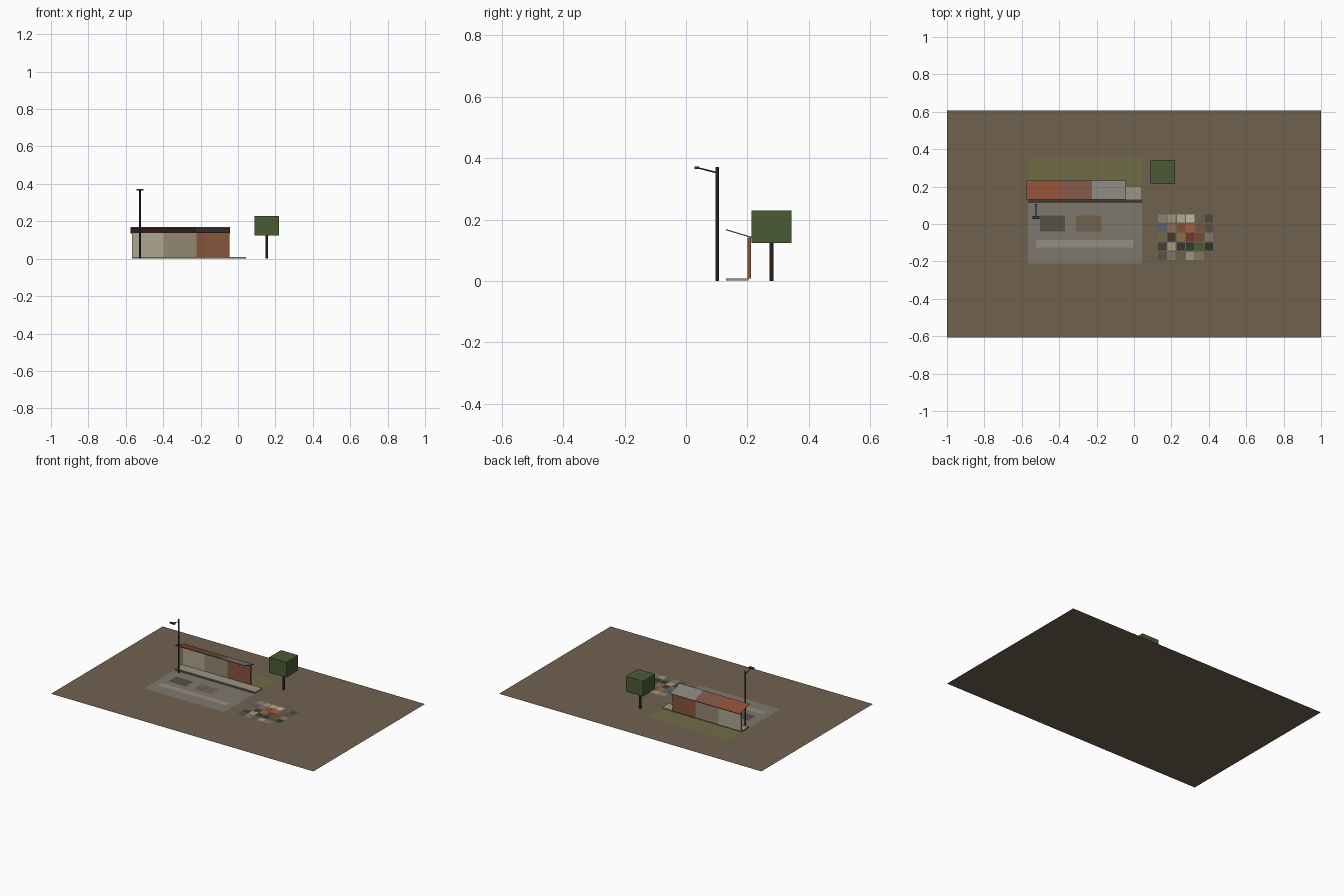
import bpy, bmesh, math
from mathutils import Vector

if "Cube" in bpy.data.objects:
    bpy.data.objects.remove(bpy.data.objects["Cube"])

mats = {}


def material(hexcol):
    if hexcol not in mats:
        m = bpy.data.materials.new("paint_" + hexcol)
        rgb = [(int(hexcol[i:i + 2], 16) / 255) ** 2.2 for i in (0, 2, 4)]
        m.diffuse_color = (*rgb, 1)
        m.use_nodes = True
        m.node_tree.nodes["Principled BSDF"].inputs["Base Color"].default_value = m.diffuse_color
        mats[hexcol] = m
    return mats[hexcol]


def finish(name, bm, col):
    me = bpy.data.meshes.new(name)
    bm.to_mesh(me)
    bm.free()
    me.materials.append(material(col))
    ob = bpy.data.objects.new(name, me)
    bpy.context.collection.objects.link(ob)
    return ob


def sheet(name, x0, x1, y0, y1, z, col):
    bm = bmesh.new()
    bm.faces.new([bm.verts.new(p) for p in
                  ((x0, y0, z), (x1, y0, z), (x1, y1, z), (x0, y1, z))])
    return finish(name, bm, col)


def box(name, x0, x1, y0, y1, z0, z1, col):
    bm = bmesh.new()
    bmesh.ops.create_cube(bm, size=1)
    for v in bm.verts:
        v.co = ((x0 + x1) / 2 + v.co.x * (x1 - x0),
                (y0 + y1) / 2 + v.co.y * (y1 - y0),
                (z0 + z1) / 2 + v.co.z * (z1 - z0))
    return finish(name, bm, col)


def rod(name, a, b, r, col, sides=8):
    a, b = Vector(a), Vector(b)
    bm = bmesh.new()
    bmesh.ops.create_cone(bm, cap_ends=True, segments=sides,
                          radius1=r, radius2=r, depth=(b - a).length)
    rot = (b - a).to_track_quat('Z', 'Y')
    for v in bm.verts:
        v.co = rot @ v.co + (a + b) / 2
    return finish(name, bm, col)


# Ground and flat surface patches
sheet("ground", -1, 1, -0.607, 0.607, 0, "6F6250")
sheet("road", -0.568, 0.042, -0.212, 0.116, 0.001, "7E786D")
sheet("road_strip", -0.523, -0.002, -0.125, -0.085, 0.002, "958C7E")
sheet("asphalt_patch", -0.503, -0.37, -0.04, 0.045, 0.002, "57514A")
sheet("mud_patch", -0.31, -0.175, -0.04, 0.045, 0.002, "6F6250")
sheet("gutter", -0.568, 0.042, 0.113, 0.13, 0.002, "453F37")
sheet("grass", -0.568, 0.042, 0.205, 0.357, 0.001, "6F6C48")

# Pavement slab
box("pavement", -0.568, 0.042, 0.13, 0.203, 0.001, 0.009, "9C9483")

# Three wall panels with a sloping roof sheet over each
wall_x = (-0.568, -0.395, -0.221, -0.046)
roof_x = (-0.574, -0.400, -0.225, -0.042)
for i, (wc, rc) in enumerate((("ADA58E", "8A4F3A"), ("918673", "7A5446"),
                              ("85553F", "85807A"))):
    box(f"wall_panel_{i + 1}", wall_x[i], wall_x[i + 1], 0.2, 0.212, 0.009, 0.141, wc)
    roof = box(f"roof_panel_{i + 1}", roof_x[i], roof_x[i + 1], 0.13, 0.233, -0.002, 0.002, rc)
    for v in roof.data.vertices:
        v.co.z += 0.167 - (v.co.y - 0.13) * 0.3

# Street lamp
rod("lamp_pole", (-0.524, 0.102, 0), (-0.524, 0.102, 0.371), 0.0055, "3B3A34")
rod("lamp_arm", (-0.524, 0.102, 0.352), (-0.524, 0.036, 0.369), 0.0025, "3B3A34", 6)
box("lamp_head", -0.542, -0.506, 0.028, 0.043, 0.364, 0.372, "3B3A34")

# Tree
rod("tree_trunk", (0.154, 0.278, 0), (0.154, 0.278, 0.125), 0.0065, "46362C")
box("tree_crown", 0.088, 0.219, 0.213, 0.343, 0.124, 0.229, "4C5A38")

# Palette of colour tiles on the ground
rows = ("87837C A0947F B3A995 C0B7A5 6B5F50 51483D",
        "5A6070 8A6A5C 8A4F3A A0603F 7A5446 5C5148",
        "6F6C48 4D3A2E 8A6E45 6E3B2E 75493A 7E786D",
        "46403A A39B88 353D33 2F4030 4C5A38 2C3A30",
        "57514A 7E786D 66604C 5F5849 9C9483 7D7666".split() and
        "57514A 7E786D 66604C 9C9483 7D7666")
for j, row in enumerate(rows):
    for i, col in enumerate(row.split()):
        x, y = 0.151 + 0.05 * i, 0.029 - 0.05 * j
        sheet(f"tile_{j + 1}_{i + 1}", x - 0.022, x + 0.022, y - 0.022, y + 0.022, 0.002, col)
